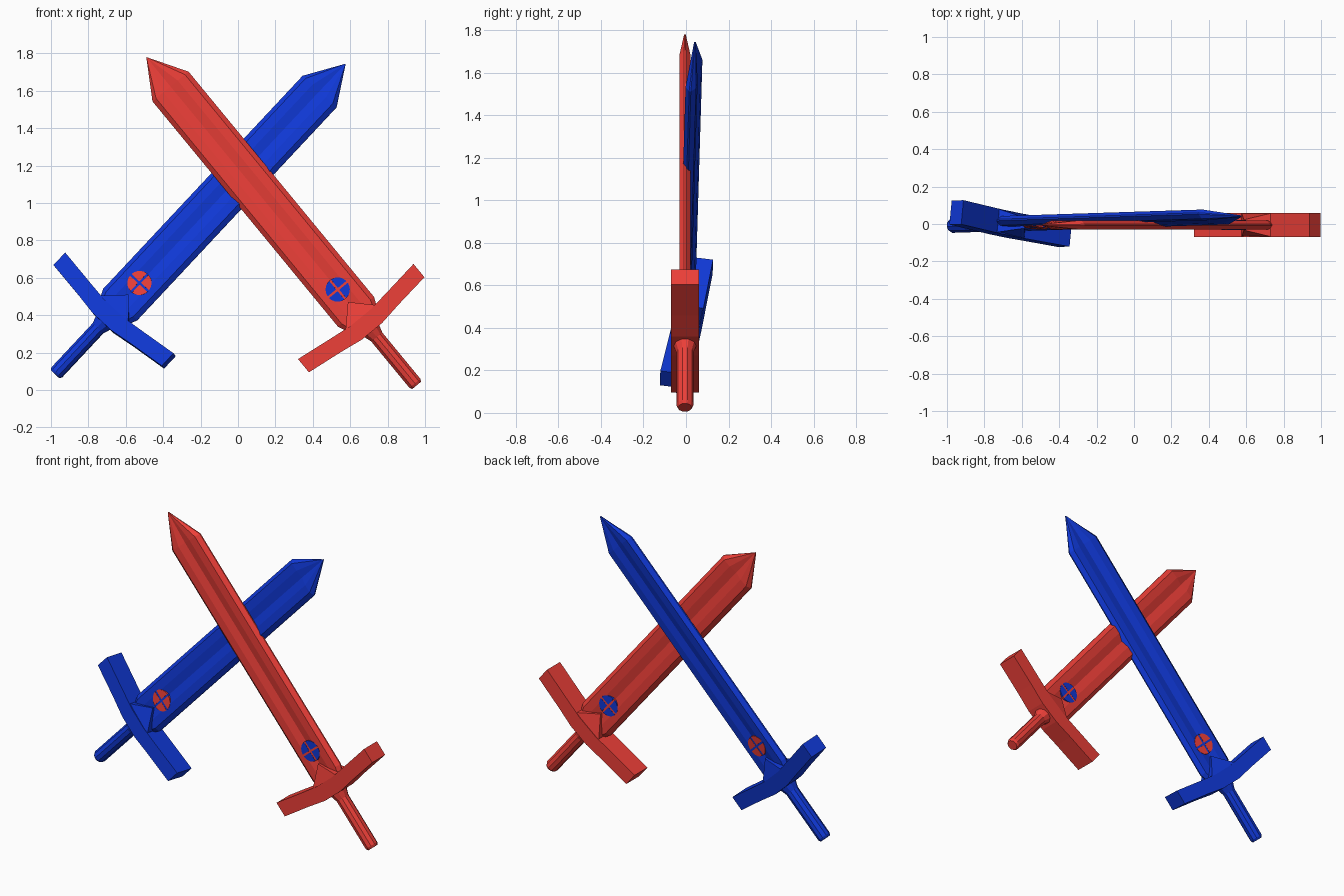
import bpy, bmesh, math
from mathutils import Matrix, Vector

if "Cube" in bpy.data.objects:
    bpy.data.objects.remove(bpy.data.objects["Cube"])


def material(name, color):
    m = bpy.data.materials.new(name)
    m.diffuse_color = color
    m.use_nodes = True
    m.node_tree.nodes["Principled BSDF"].inputs["Base Color"].default_value = m.diffuse_color
    return m


red = material("red", (0.85, 0.05, 0.04, 1))
blue = material("blue", (0.005, 0.04, 0.68, 1))


def finish(name, bm, mat, frame):
    bmesh.ops.recalc_face_normals(bm, faces=bm.faces)
    me = bpy.data.meshes.new(name)
    bm.to_mesh(me)
    bm.free()
    me.materials.append(mat)
    ob = bpy.data.objects.new(name, me)
    ob.matrix_world = frame
    bpy.context.collection.objects.link(ob)
    return ob


def loft(bm, rings):
    """Skin a list of equally sized point loops and cap both ends."""
    loops = [[bm.verts.new(p) for p in r] for r in rings]
    n = len(loops[0])
    for a, b in zip(loops, loops[1:]):
        for i in range(n):
            j = (i + 1) % n
            bm.faces.new((a[i], a[j], b[j], b[i]))
    bm.faces.new(loops[0][::-1])
    bm.faces.new(loops[-1])


def sword(label, frame, mat, gem_mat):
    # blade: bevelled section with a shallow fuller, lofted to a point
    quarter = [(0.125, 0.004), (0.10, 0.025), (0.05, 0.025), (0, 0.014)]
    half = quarter + [(-x, y) for x, y in quarter[-2::-1]]
    section = half + [(x, -y) for x, y in half[::-1]]
    rings = []
    for s, w, d in [(0.43, 0.74, 1), (0.47, 0.86, 1), (0.51, 1, 1),
                    (2.07, 1, 1), (2.272, 0.01, 0.15)]:
        rings.append([(x * w, y * d, s) for x, y in section])
    bm = bmesh.new()
    loft(bm, rings)
    finish(label + "_blade", bm, mat, frame)

    # crossguard: swept bar curving up towards its ends
    right = [(0.07, 0.375, 0.47), (0.2, 0.395, 0.486), (0.40, 0.42, 0.512)]
    stations = [(-t, a, b) for t, a, b in right[::-1]] + right
    rings = [[(t, -0.065, a), (t, 0.065, a), (t, 0.065, b), (t, -0.065, b)]
             for t, a, b in stations]
    bm = bmesh.new()
    loft(bm, rings)
    finish(label + "_guard", bm, mat, frame)

    # triangular wedge sloping from guard onto both blade faces
    bm = bmesh.new()
    loft(bm, [[(-0.1, y, 0.45), (0.1, y, 0.45), (0.1, y, 0.475),
               (0, y * 0.45, 0.578), (-0.1, y, 0.475)] for y in (-0.062, 0.062)])
    finish(label + "_guard_wedge", bm, mat, frame)

    # grip: octagonal rod with chamfered end and flare at the guard
    bm = bmesh.new()
    rings = []
    for s, r in [(0, 0.032), (0.014, 0.04), (0.335, 0.04), (0.39, 0.058)]:
        rings.append([(r * math.cos(a), r * math.sin(a), s)
                      for a in [math.tau * (i + 0.5) / 10 for i in range(10)]])
    loft(bm, rings)
    finish(label + "_grip", bm, mat, frame)

    # inlay: four quarter discs showing on both blade faces
    bm = bmesh.new()
    for k in range(4):
        turn = Matrix.Rotation(k * math.pi / 2, 3, 'Y')
        shape = [Vector((0.006, 0, 0.006))]
        for i in range(6):
            a = math.radians(5.5 + i * 79 / 5)
            shape.append(Vector((0.065 * math.cos(a), 0, 0.065 * math.sin(a))))
        loft(bm, [[turn @ p + Vector((0, y, 0.664)) for p in shape]
                  for y in (-0.027, 0.027)])
    finish(label + "_inlay", bm, gem_mat, frame)
    # cross bars between the quarters
    bm = bmesh.new()
    for w, h in ((0.006, 0.065), (0.065, 0.006)):
        loft(bm, [[(-w, y, 0.664 - h), (w, y, 0.664 - h),
                   (w, y, 0.664 + h), (-w, y, 0.664 + h)] for y in (-0.026, 0.026)])
    finish(label + "_inlay_cross", bm, mat, frame)


def sword_frame(end, tip, roll):
    end, tip = Vector(end), Vector(tip)
    z = (tip - end).normalized()
    x = Vector((0, 1, 0)).cross(z).normalized()
    x = Matrix.Rotation(roll, 3, z) @ x
    y = z.cross(x)
    rot = Matrix((x, y, z)).transposed().to_4x4()
    return Matrix.Translation(end) @ rot


sword("red_sword", sword_frame((0.955, -0.005, 0.025), (-0.49, -0.005, 1.78), 0), red, blue)
sword("blue_sword", sword_frame((-0.978, -0.008, 0.085), (0.574, 0.042, 1.743),
                                math.radians(-8.6)), blue, red)
